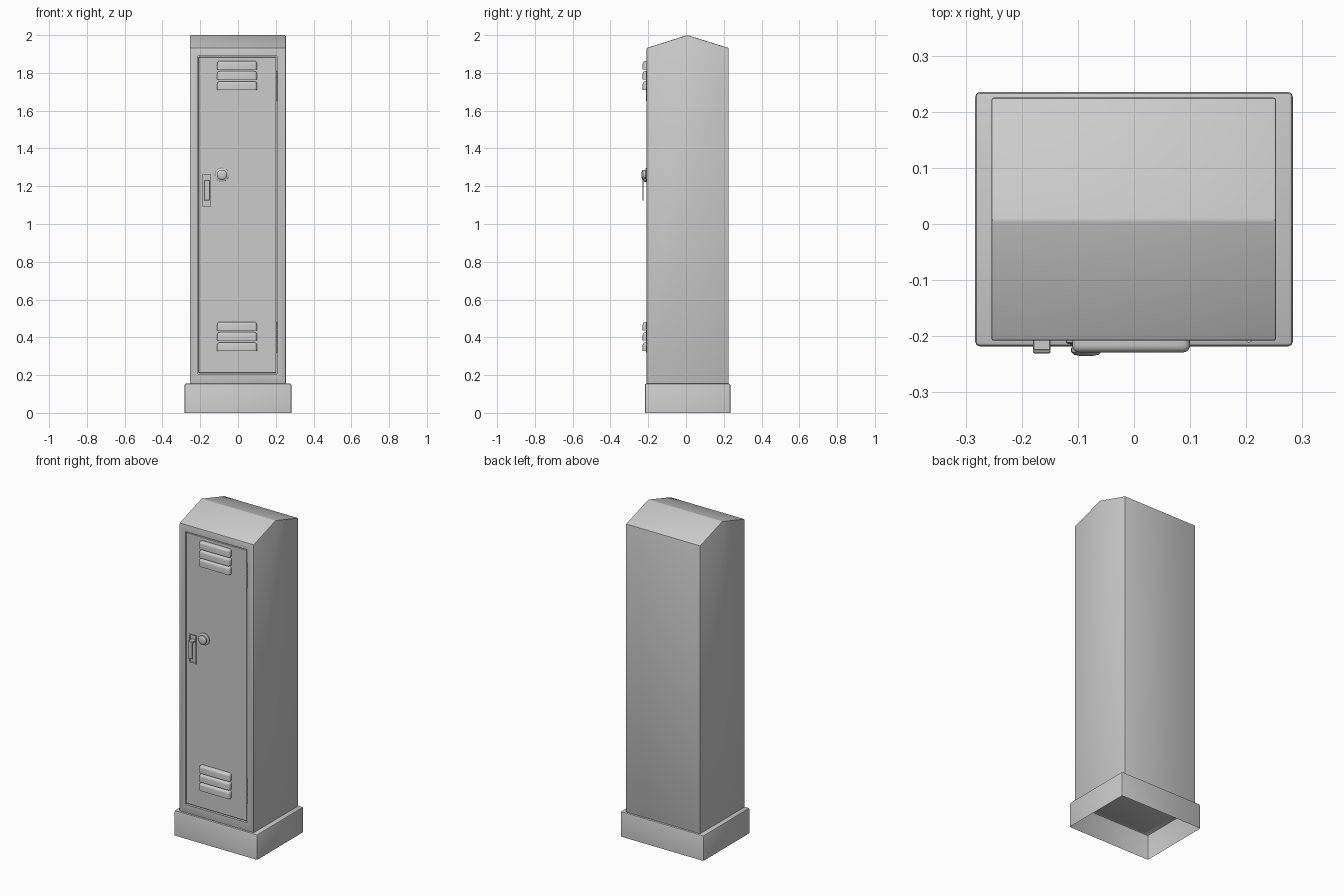
import bpy, bmesh, math
from mathutils import Vector

if "Cube" in bpy.data.objects:
    bpy.data.objects.remove(bpy.data.objects["Cube"])


def finish(name, bm, smooth=True):
    bmesh.ops.recalc_face_normals(bm, faces=bm.faces)
    me = bpy.data.meshes.new(name)
    bm.to_mesh(me)
    bm.free()
    ob = bpy.data.objects.new(name, me)
    bpy.context.collection.objects.link(ob)
    bpy.ops.object.select_all(action='DESELECT')
    bpy.context.view_layer.objects.active = ob
    ob.select_set(True)
    if smooth:
        bpy.ops.object.shade_smooth_by_angle(angle=math.radians(35))
    return ob


def bevel(bm, edges, width, seg=1):
    bmesh.ops.bevel(bm, geom=list(edges), offset=width, segments=seg, profile=0.5, affect='EDGES')


def box_bm(lo, hi):
    bm = bmesh.new()
    bmesh.ops.create_cube(bm, size=1)
    lo, hi = Vector(lo), Vector(hi)
    for v in bm.verts:
        v.co = Vector([(lo[i] + hi[i]) / 2 + v.co[i] * (hi[i] - lo[i]) for i in range(3)])
    return bm


def box(name, lo, hi, width=0):
    bm = box_bm(lo, hi)
    if width:
        bevel(bm, bm.edges, width)
    return finish(name, bm)


def cut(ob, lo, hi):
    cutter = box("cutter", lo, hi)
    mod = ob.modifiers.new("cut", 'BOOLEAN')
    mod.operation = 'DIFFERENCE'
    mod.solver = 'EXACT'
    mod.object = cutter
    bpy.context.view_layer.objects.active = ob
    bpy.ops.object.modifier_apply(modifier=mod.name)
    bpy.data.objects.remove(cutter)


def lathe(name, profile, loc, axis, n=24):
    # profile: (radius, distance along axis)
    bm = bmesh.new()
    rot = Vector((0, 0, 1)).rotation_difference(Vector(axis))
    pts = [bm.verts.new(rot @ Vector((r, 0, h)) + Vector(loc)) for r, h in profile]
    edges = [bm.edges.new(p) for p in zip(pts, pts[1:])]
    bmesh.ops.spin(bm, geom=pts + edges, cent=loc, axis=axis, angle=math.tau, steps=n)
    bmesh.ops.remove_doubles(bm, verts=bm.verts, dist=1e-5)
    return finish(name, bm)


# plinth: open underneath
bm = box_bm((-.283, -.218, 0), (.283, .235, .155))
bmesh.ops.delete(bm, geom=[f for f in bm.faces if f.calc_center_median().z < .01], context='FACES')
bevel(bm, [e for e in bm.edges if not e.is_boundary], .008, 2)
finish("plinth", bm)

# cabinet body with gabled roof
bm = bmesh.new()
prof = [(-.208, .153), (.225, .153), (.225, 1.932), (.007, 2.0), (-.208, 1.932)]
face = bm.faces.new([bm.verts.new((-.254, y, z)) for y, z in prof])
ext = bmesh.ops.extrude_face_region(bm, geom=[face])
bmesh.ops.translate(bm, vec=(.507, 0, 0), verts=[v for v in ext['geom'] if isinstance(v, bmesh.types.BMVert)])
bevel(bm, bm.edges, .004, 2)
body = finish("cabinet_body", bm)
cut(body, (-.213, -.3, .206), (.207, -.190, 1.889))

# door set into the opening, with a recess behind the handle
door = box("door", (-.209, -.205, .212), (.202, -.185, 1.884), .002)
cut(door, (-.186, -.3, 1.092), (-.144, -.195, 1.262))

# louvres, upper and lower groups of three
for group, z0 in (("lower", .328), ("upper", 1.71)):
    for i in range(3):
        z = z0 + i * .054
        bm = box_bm((-.11, -.229, z), (.10, -.203, z + .045))
        bevel(bm, [e for e in bm.edges
                   if all(v.co.y < -.22 for v in e.verts) and any(v.co.z > z + .02 for v in e.verts)
                   or all(v.co.z > z + .02 for v in e.verts) and abs(e.verts[0].co.x - e.verts[1].co.x) < .01],
              .013, 4)
        finish(f"{group}_louvre_{i + 1}", bm)

# latch handle: rim around the recess and a drop pull
for name, lo, hi in (("left", (-.190, 1.088), (-.185, 1.266)), ("right", (-.145, 1.088), (-.140, 1.266)),
                     ("bottom", (-.190, 1.088), (-.140, 1.093)), ("top", (-.190, 1.261), (-.140, 1.266))):
    box(f"handle_rim_{name}", (lo[0], -.208, lo[1]), (hi[0], -.200, hi[1]))
box("handle_pull", (-.180, -.231, 1.125), (-.149, -.224, 1.232), .002)
box("handle_pull_arm", (-.180, -.226, 1.222), (-.149, -.193, 1.232), .002)

# round lock knob
lathe("lock_knob", [(0, 0), (.036, 0), (.036, .008), (.032, .011), (.023, .012), (.023, .016),
                    (.027, .018), (.027, .025), (.022, .030), (.012, .032), (0, .032)],
      (-.085, -.203, 1.26), (0, -1, 0))

# hinges: stacked knuckles on the right edge
for group, z0 in (("lower", .32), ("upper", 1.65)):
    for i in range(4):
        lathe(f"{group}_hinge_knuckle_{i + 1}", [(0, 0), (.005, 0), (.005, .038), (0, .038)],
              (.205, -.206, z0 + i * .041), (0, 0, 1), 10)
